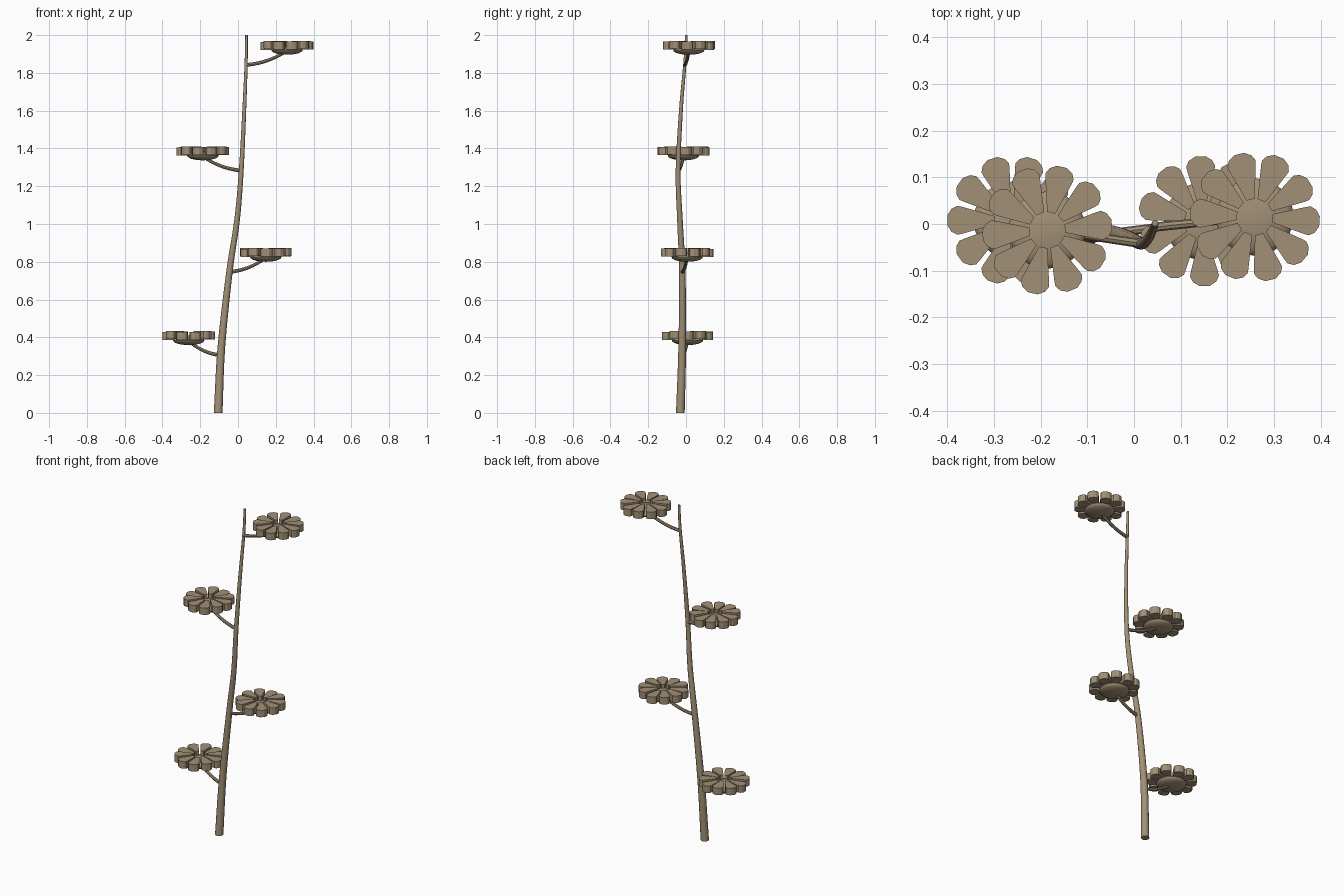
import bpy, bmesh, math
from mathutils import Vector, Matrix

if "Cube" in bpy.data.objects:
    bpy.data.objects.remove(bpy.data.objects["Cube"])

mat = bpy.data.materials.new("dry_brown")
mat.diffuse_color = (0.36, 0.28, 0.18, 1)
mat.use_nodes = True
mat.node_tree.nodes["Principled BSDF"].inputs["Base Color"].default_value = mat.diffuse_color


def make_object(name, bm, smooth=True):
    bmesh.ops.recalc_face_normals(bm, faces=bm.faces)
    me = bpy.data.meshes.new(name)
    bm.to_mesh(me)
    bm.free()
    me.materials.append(mat)
    ob = bpy.data.objects.new(name, me)
    bpy.context.collection.objects.link(ob)
    if smooth:
        bpy.ops.object.select_all(action='DESELECT')
        ob.select_set(True)
        bpy.context.view_layer.objects.active = ob
        bpy.ops.object.shade_smooth_by_angle(angle=math.radians(40))
    return ob


def tube(name, pts, radii, sides=10, level=False):
    """Capped round tube through pts; level keeps the rings horizontal."""
    bm = bmesh.new()
    rings = []
    for i, p in enumerate(pts):
        t = pts[min(i + 1, len(pts) - 1)] - pts[max(i - 1, 0)]
        if level:
            t = Vector((0, 0, 1))
        a = t.cross(Vector((0, 1, 0))).normalized()
        b = t.cross(a).normalized()
        rings.append([bm.verts.new(p + radii[i] * (a * math.cos(k) + b * math.sin(k)))
                      for k in (2 * math.pi * j / sides for j in range(sides))])
    for r0, r1 in zip(rings, rings[1:]):
        for j in range(sides):
            k = (j + 1) % sides
            bm.faces.new((r0[j], r0[k], r1[k], r1[j]))
    bm.faces.new(rings[0])
    bm.faces.new(rings[-1])
    return make_object(name, bm)


def spline(keys, steps=4):
    """Catmull-Rom interpolation of (x, y, z) keys."""
    k = [Vector(p) for p in keys]
    k = [2 * k[0] - k[1]] + k + [2 * k[-1] - k[-2]]
    out = []
    for i in range(1, len(k) - 2):
        a, b, c, d = k[i - 1:i + 3]
        for s in range(steps):
            t = s / steps
            out.append(0.5 * (2 * b + (c - a) * t + (2 * a - 5 * b + 4 * c - d) * t * t
                              + (3 * b - a - 3 * c + d) * t ** 3))
    return out + [k[-2]]


# main stem, gently curved and tapering
stem = spline([(-0.105, -0.03, 0), (-0.088, -0.02, 0.35), (-0.045, -0.02, 0.75),
               (-0.005, -0.032, 1.02), (0.017, -0.042, 1.28), (0.033, -0.027, 1.6),
               (0.043, -0.006, 1.85), (0.045, 0.002, 2.0)])
tube("stem", stem, [0.023 - 0.008 * p.z for p in stem], 12, level=True)


def stem_at(z):
    for a, b in zip(stem, stem[1:]):
        if a.z <= z <= b.z:
            return a.lerp(b, (z - a.z) / (b.z - a.z))


# half outline of one petal: distance from centre, half width
PETAL = [(0.038, 0.009), (0.108, 0.029), (0.118, 0.031), (0.130, 0.025), (0.139, 0.011)]


def flower(n, x, y, z, turn):
    # side branch sweeping up into the flower
    p0 = stem_at(z - 0.055)
    p2 = Vector((x, y, z + 0.02))
    p1 = p0.lerp(p2, 0.55)
    p1.z = p0.z + 0.01
    pts = [p0 * (1 - t) ** 2 + p1 * 2 * t * (1 - t) + p2 * t * t
           for t in (i / 10 for i in range(11))]
    tube(f"branch_{n}", pts, [0.010 - 0.0002 * i for i in range(11)], 8)

    # flattened round base under the petals
    bm = bmesh.new()
    bmesh.ops.create_uvsphere(bm, u_segments=24, v_segments=12, radius=1,
                              matrix=Matrix.Translation((x, y, z + 0.024))
                              @ Matrix.Diagonal((0.083, 0.083, 0.025, 1)))
    make_object(f"flower_base_{n}", bm)

    # ring of ten thick flat petals
    bm = bmesh.new()
    outline = PETAL + [(r, -w) for r, w in reversed(PETAL)]
    for i in range(10):
        rot = Matrix.Rotation(math.radians(turn + 36 * i), 3, 'Z')
        lift = 0.003 * math.sin(i * 2.3)
        lo, hi = [[bm.verts.new(rot @ Vector((r, w, 0)) + Vector((x, y, z + h + lift)))
                   for r, w in outline] for h in (0.028, 0.070)]
        bm.faces.new(lo)
        bm.faces.new(hi)
        for j in range(len(lo)):
            k = (j + 1) % len(lo)
            bm.faces.new((lo[j], lo[k], hi[k], hi[j]))
    make_object(f"petals_{n}", bm, smooth=False)


# four flowers alternating left and right: centre, base height, rotation
for n, f in enumerate([(-0.261, 0.008, 0.360, 0), (0.147, 0.006, 0.801, 20),
                       (-0.186, -0.013, 1.338, 5), (0.259, 0.015, 1.897, -4)], 1):
    flower(n, *f)
